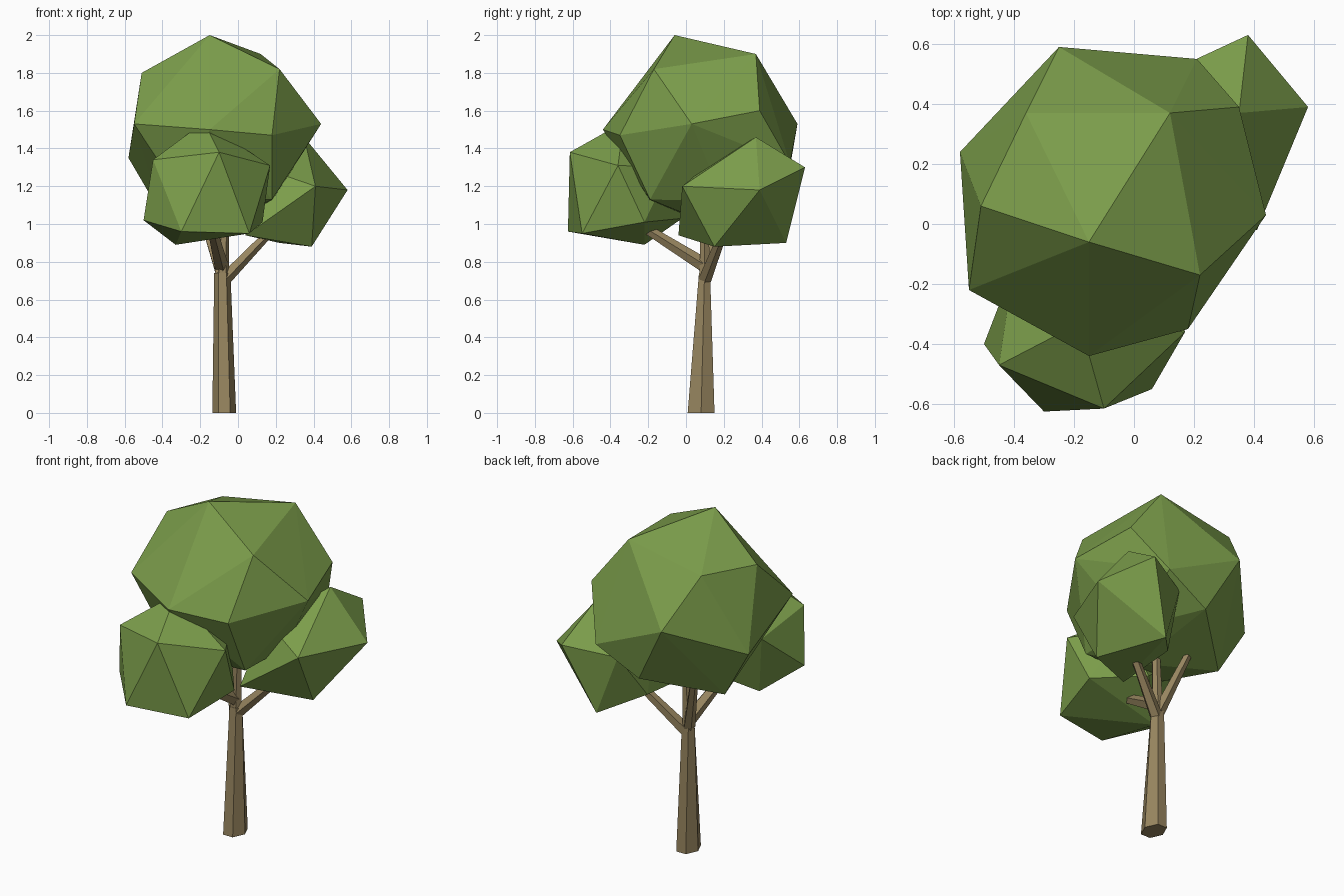
import bpy, bmesh, math
from mathutils import Vector


def material(name, rgb):
    m = bpy.data.materials.new(name)
    m.diffuse_color = (*rgb, 1)
    return m


LEAF = material("leaf green", (0.20, 0.34, 0.07))
BARK = material("bark brown", (0.31, 0.235, 0.115))


def finish(name, bm, mat):
    bmesh.ops.recalc_face_normals(bm, faces=bm.faces)
    me = bpy.data.meshes.new(name)
    bm.to_mesh(me)
    bm.free()
    me.materials.append(mat)
    bpy.context.collection.objects.link(bpy.data.objects.new(name, me))


def clump(name, points):
    """Faceted foliage: the convex hull of a few corner points."""
    bm = bmesh.new()
    for p in points:
        bm.verts.new(p)
    res = bmesh.ops.convex_hull(bm, input=bm.verts)
    loose = [v for v in bm.verts if not v.link_faces]
    bmesh.ops.delete(bm, geom=loose, context='VERTS')
    finish(name, bm, LEAF)


def limb(name, a, b, ra, rb, sides, flat=False, turn=0.0):
    """Tapered limb; radii are (x, y) pairs; flat keeps the ends level."""
    a, b = Vector(a), Vector(b)
    q = Vector((0, 0, 1)).rotation_difference(b - a)
    bm = bmesh.new()
    rings = []
    for c, r in ((a, ra), (b, rb)):
        ring = []
        for i in range(sides):
            t = turn + math.tau * i / sides
            o = Vector((r[0] * math.cos(t), r[1] * math.sin(t), 0))
            ring.append(bm.verts.new(c + (o if flat else q @ o)))
        rings.append(ring)
    for i in range(sides):
        j = (i + 1) % sides
        bm.faces.new((rings[0][i], rings[0][j], rings[1][j], rings[1][i]))
    for ring in rings:
        bm.faces.new(ring)
    finish(name, bm, BARK)


# Trunk and its upper continuation
limb("trunk", (-0.073, 0.08, 0), (-0.083, 0.098, 0.74),
     (0.063, 0.082), (0.043, 0.034), 6, flat=True)
limb("upper_trunk", (-0.083, 0.098, 0.72), (-0.07, 0.10, 1.12),
     (0.036, 0.032), (0.022, 0.022), 6, flat=True)

# Branches reaching into the foliage
limb("right_branch", (-0.07, 0.10, 0.71), (0.20, 0.21, 0.99),
     (0.036, 0.036), (0.022, 0.022), 5)
limb("front_branch", (-0.09, 0.10, 0.78), (-0.14, -0.22, 0.98),
     (0.04, 0.04), (0.026, 0.026), 5)
limb("back_branch", (-0.09, 0.10, 0.74), (-0.20, 0.21, 1.08),
     (0.034, 0.034), (0.022, 0.022), 5)

# Foliage clumps
clump("crown_foliage", [
    (-0.15, -0.06, 2.0), (0.12, 0.37, 1.9), (-0.36, 0.37, 1.81),
    (0.22, -0.17, 1.82), (-0.51, 0.06, 1.8), (-0.55, -0.22, 1.53),
    (-0.15, -0.44, 1.5), (0.18, -0.35, 1.47), (0.44, 0.03, 1.53),
    (0.35, 0.39, 1.6), (-0.25, 0.59, 1.53), (0.21, 0.55, 1.32),
    (-0.58, 0.24, 1.35), (-0.41, 0.22, 1.06), (-0.06, 0.53, 1.18),
    (0.18, -0.19, 1.13), (0.0, 0.03, 1.04), (0.18, 0.2, 1.12),
    (-0.28, -0.2, 1.12)])
clump("front_foliage", [
    (-0.18, -0.33, 1.54), (-0.1, -0.615, 1.38), (-0.45, -0.47, 1.34),
    (0.17, -0.36, 1.31), (-0.5, -0.4, 1.02), (-0.3, -0.625, 0.96),
    (0.06, -0.55, 0.95), (-0.33, -0.22, 0.89), (0.13, -0.22, 1.01),
    (-0.4, -0.14, 1.25), (-0.12, -0.02, 1.03), (0.0, -0.08, 1.3)])
clump("right_foliage", [
    (0.35, 0.37, 1.46), (0.58, 0.39, 1.18), (0.38, 0.63, 1.3),
    (0.41, -0.02, 1.2), (0.39, 0.15, 0.88), (0.22, 0.53, 0.9),
    (0.04, -0.04, 0.94), (0.03, 0.32, 0.98), (0.1, 0.5, 1.25),
    (0.12, 0.1, 1.3)])
